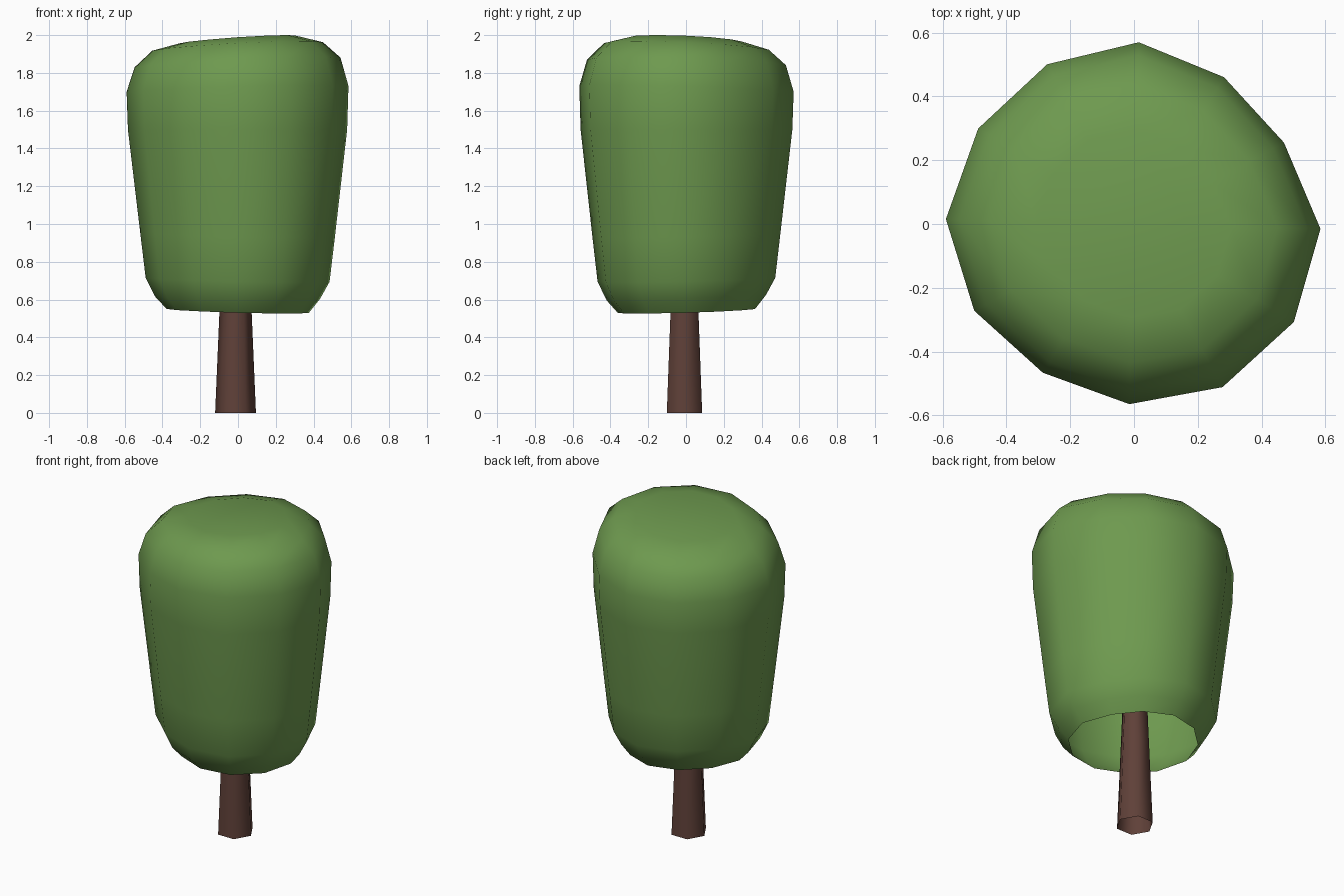
import bpy, bmesh, math

if "Cube" in bpy.data.objects:
    bpy.data.objects.remove(bpy.data.objects["Cube"])


def material(name, rgb):
    m = bpy.data.materials.new(name)
    m.diffuse_color = (*rgb, 1)
    m.use_nodes = True
    m.node_tree.nodes["Principled BSDF"].inputs["Base Color"].default_value = m.diffuse_color
    return m


def loft(name, rings, mat, cap_start, cap_end, angle):
    """Skin a list of vertex rings into one smooth-shaded object."""
    bm = bmesh.new()
    loops = [[bm.verts.new(p) for p in ring] for ring in rings]
    n = len(loops[0])
    for a, b in zip(loops, loops[1:]):
        for i in range(n):
            j = (i + 1) % n
            bm.faces.new((a[i], a[j], b[j], b[i]))
    if cap_start:
        bm.faces.new(loops[0][::-1])
    if cap_end:
        bm.faces.new(loops[-1])
    mesh = bpy.data.meshes.new(name)
    bm.to_mesh(mesh)
    bm.free()
    obj = bpy.data.objects.new(name, mesh)
    bpy.context.collection.objects.link(obj)
    mesh.materials.append(mat)
    bpy.ops.object.select_all(action='DESELECT')
    obj.select_set(True)
    bpy.context.view_layer.objects.active = obj
    bpy.ops.object.shade_smooth_by_angle(angle=math.radians(angle))
    return obj


leaf_green = material("leaf green", (0.155, 0.32, 0.078))
bark_brown = material("bark brown", (0.115, 0.052, 0.040))

# Canopy: slightly irregular twelve-sided shell, open underneath
outline = [0.585, 0.535, 0.54, 0.57, 0.57, 0.573,
           0.59, 0.57, 0.547, 0.565, 0.582, 0.588]
# radius, height, tilt along x, tilt along y
profile = [(0.375, 0.54, -0.01, 0.01), (0.435, 0.61, -0.005, 0.015),
           (0.485, 0.705, -0.01, 0.01), (0.513, 0.94, -0.01, 0.01),
           (0.578, 1.50, 0.0, 0.0), (0.585, 1.715, 0.015, -0.015),
           (0.543, 1.855, 0.025, -0.015), (0.45, 1.94, 0.022, -0.018),
           (0.305, 1.977, 0.02, -0.012)]
rings = []
for r, z, tx, ty in profile:
    ring = []
    for i, o in enumerate(outline):
        a = math.radians(30 * i - 1.5)
        c, s = math.cos(a), math.sin(a)
        k = r * o / 0.585
        ring.append((k * c, k * s, z + tx * c + ty * s))
    rings.append(ring)
loft("canopy", rings, leaf_green, False, True, 60)

# Trunk: tapered six-sided post running up into the canopy
trunk = []
for r, z in ((0.108, 0.0), (0.085, 0.54), (0.066, 1.0)):
    trunk.append([(-0.013 + r * math.cos(math.pi / 3 * i),
                   -0.008 + r * math.sin(math.pi / 3 * i), z) for i in range(6)])
loft("trunk", trunk, bark_brown, False, False, 65)
